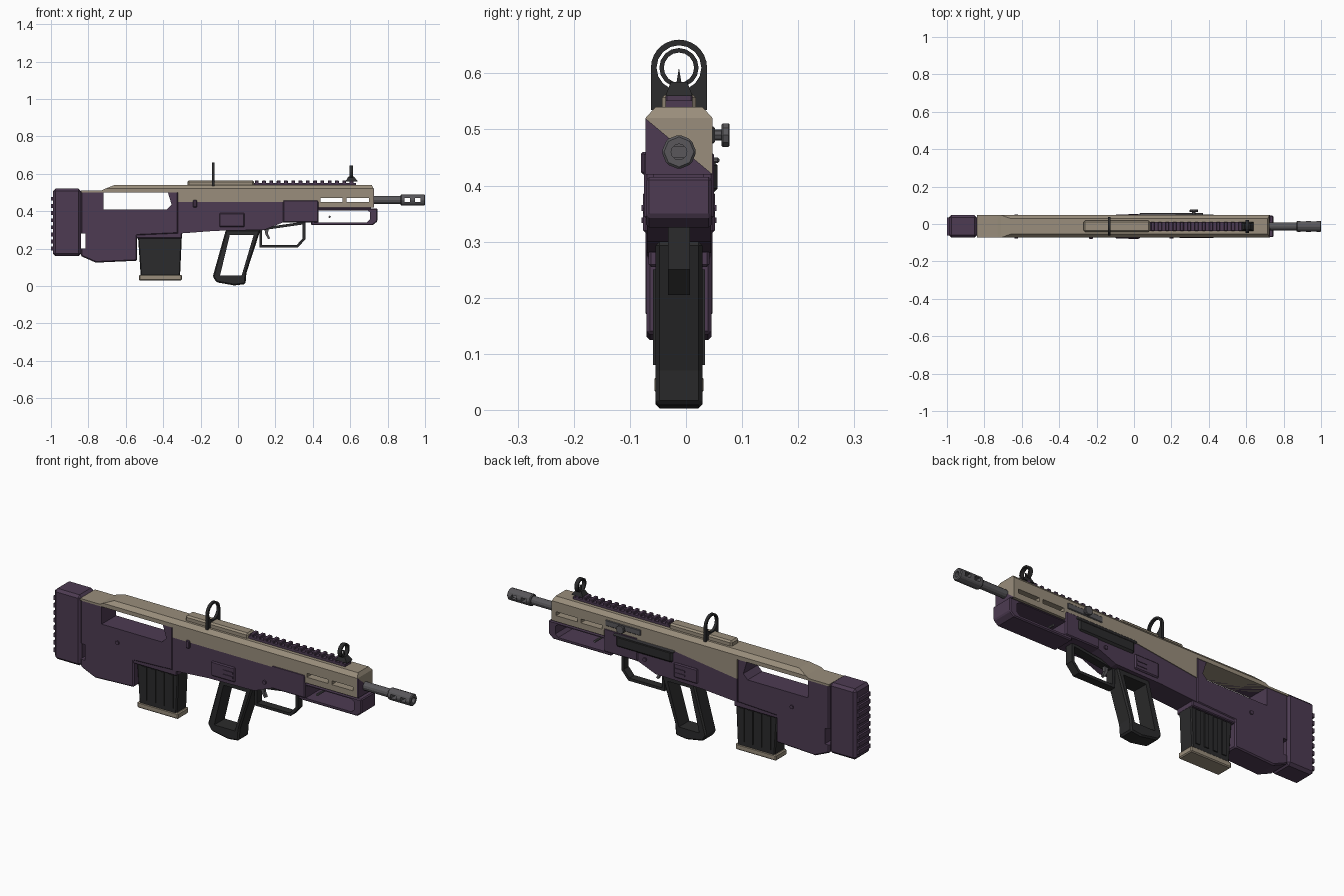
import bpy, bmesh, math
from mathutils import Vector

if "Cube" in bpy.data.objects:
    bpy.data.objects.remove(bpy.data.objects["Cube"], do_unlink=True)

# Shared landmarks: body half width, centre plane, heights and lengthwise stations
HALF, CENTRE = .06, -.0125
TOP, SHOULDER, SEAM, BELLY, BORE, SIGHT = .54, .52, .45, .28, .46, .61
PAD, JOINT, BLOCK, NOSE = -.84, -.32, .43, .725


def material(name, *rgb):
    made = bpy.data.materials.new(name)
    made.use_nodes = True
    made.diffuse_color = (*rgb, 1)
    shader = made.node_tree.nodes["Principled BSDF"]
    shader.inputs["Base Color"].default_value = (*rgb, 1)
    return made


PURPLE = material("dark purple", .074, .044, .085)
TAN = material("tan", .32, .27, .2)
BLACK = material("black", .024, .024, .025)
GREY = material("gunmetal grey", .1, .097, .105)


def prism(name, mat, profile, span=(-HALF, HALF), along="y", bevel=0, pinch=1):
    """Extrude a profile across y or along x; pinch narrows its highest points."""
    mesh = bmesh.new()
    ends = []
    for t in span:
        ends.append([mesh.verts.new((a, t, z) if along == "y" else (t, a, z))
                     for a, z in profile])
    for end in ends:
        mesh.faces.new(end)
    near, far = ends
    for i in range(len(profile)):
        mesh.faces.new((near[i - 1], near[i], far[i], far[i - 1]))
    peak = max(z for a, z in profile)
    for v in mesh.verts:
        if peak - v.co.z < .001:
            v.co.y *= pinch
    bmesh.ops.recalc_face_normals(mesh, faces=mesh.faces)
    if bevel:
        sharp = [e for e in mesh.edges if e.calc_face_angle() > .7]
        bmesh.ops.bevel(mesh, geom=sharp, offset=bevel, segments=1,
                        affect="EDGES", clamp_overlap=True)
    bmesh.ops.translate(mesh, verts=mesh.verts, vec=(0, CENTRE, 0))
    data = bpy.data.meshes.new(name)
    mesh.to_mesh(data)
    mesh.free()
    data.materials.append(mat)
    part = bpy.data.objects.new(name, data)
    bpy.context.collection.objects.link(part)
    return part


def rect(left, low, right, high):
    return [(left, low), (right, low), (right, high), (left, high)]


def arc(across, height, radius, sides, sweep=math.tau):
    steps = sides if sweep == math.tau else sides + 1
    angles = [sweep * i / sides for i in range(steps)]
    return [(across + radius * math.cos(a), height + radius * math.sin(a)) for a in angles]


def inset(profile, wall):
    """Move every side of an anticlockwise profile inwards by the wall thickness."""
    points = [Vector(p) for p in profile]
    result = []
    for before, p, after in zip(points[-1:] + points, points, points[1:] + points):
        tangent = (p - before).normalized() + (after - p).normalized()
        normal = Vector((-tangent.y, tangent.x))
        result.append(p + normal * (2 * wall / normal.length_squared))
    return result


def both(depth):
    return (-depth, depth)


def sides(inner, outer):
    return (-outer, -inner), (inner, outer)


def cut(part, profile, span=both(1), along="y"):
    cutter = prism("cutter", part.data.materials[0], profile, span, along)
    cutter.hide_render = True
    modifier = part.modifiers.new("opening", "BOOLEAN")
    modifier.operation = "DIFFERENCE"
    modifier.object = cutter
    bpy.context.view_layer.objects.active = part
    bpy.ops.object.modifier_apply(modifier=modifier.name)
    bpy.data.objects.remove(cutter, do_unlink=True)


# Butt pad with ridges across its back
prism("butt_pad", PURPLE, rect(-.99, .16, PAD, SHOULDER), both(HALF), bevel=.013)
for i in range(8):
    low = .19 + i * .038
    prism("butt_ridge", PURPLE, rect(-1, low, -.98, low + .02), both(.048))

# Stock with an open window and a sling slot
stock = prism("stock", PURPLE, [(PAD, .16), (-.76, .125), (-.54, .135), (-.54, .27),
                                (JOINT, BELLY), (JOINT, .505), (PAD, .505)],
              both(.058), bevel=.006)
cut(stock, [(-.72, .41), (-.38, .41), (-.355, .435), (-.375, .5), (-.72, .5)])
cut(stock, rect(PAD - .01, .2, -.815, BELLY))
prism("cheek_base", TAN, rect(PAD, .5, JOINT, .51))
prism("cheek_step", TAN, [(-.73, .51), (JOINT, .51), (JOINT, SHOULDER), (-.71, SHOULDER)])
prism("cheek_top", TAN, [(-.71, SHOULDER), (JOINT, SHOULDER), (JOINT, TOP), (-.66, TOP)],
      pinch=.7)

# Lower receiver and forward block
prism("receiver", PURPLE, [(JOINT, BELLY), (-.12, .295), (.14, .3), (.24, .34),
                           (BLOCK, .34), (BLOCK, BORE), (JOINT, BORE)], both(.057))
prism("forward_block", PURPLE, rect(.24, .34, BLOCK, BORE), both(.062), bevel=.005)
prism("selector_button", PURPLE, rect(-.24, .42, -.22, BORE), (-.068, -.05), bevel=.004)

# Panels and pins repeated on both sides
for span in sides(.05, .064):
    prism("side_panel", PURPLE, rect(-.1, .315, .035, .39), span, bevel=.005)
    prism("receiver_pin", PURPLE, arc(.2, .36, .01, 8), span)
    prism("stock_pin", PURPLE, arc(-.63, .34, .01, 8), span)
for span in sides(.06, .067):
    for low in (.333, .355):
        prism("panel_bar", PURPLE, rect(-.03, low, .025, low + .01), span)

# Lower handguard frame
outline = [(.39, .325), (.72, .325), (.745, .345), (.745, .415), (.39, .415)]
handguard = prism("lower_handguard", PURPLE, outline, both(.058), bevel=.005)
cut(handguard, [(.405, .34), (.69, .34), (.705, .355), (.705, .395), (.69, .405), (.405, .405)])
prism("handguard_pin", GREY, arc(.49, .37, .006, 8), both(.05))
prism("handguard_spacer", PURPLE, rect(BLOCK, .41, .71, .425), both(.045))

# Upper shell with vents and chamfered top
prism("upper_rear", TAN, rect(JOINT, SEAM, BLOCK, SHOULDER))
upper_front = prism("upper_front", TAN, rect(BLOCK, .42, NOSE, SHOULDER))
for left in (.44, .58):
    vent = rect(left, SEAM, left + .12, .47)
    cut(upper_front, vent)
prism("upper_top", TAN, [(JOINT, SHOULDER), (NOSE, SHOULDER), (NOSE - .01, TOP), (JOINT, TOP)],
      pinch=.7)
prism("left_shell_wedge", TAN, [(JOINT, .4), (.05, SEAM), (.05, .47), (JOINT, .47)], (.05, HALF))
prism("nose_plate", PURPLE, [(-HALF, .42), (HALF, .42), (-HALF, SHOULDER)],
      (NOSE - .002, NOSE + .003), "x")

# Top strip and toothed rail
prism("top_strip", TAN, rect(-.27, SHOULDER, .085, .565), both(.03), bevel=.008)
prism("rail_base", PURPLE, rect(.085, SHOULDER, .63, .552), both(.024))
for i in range(14):
    left = .09 + i * .039
    prism("rail_tooth", PURPLE, rect(left, TOP, left + .02, .565), both(.024), bevel=.003)

# Rear arch sight
arch = arc(0, SIGHT, .05, 14, math.pi) + [(-.05, .535), (.05, .535)]
rear_sight = prism("rear_sight", BLACK, arch, (-.14, -.126), "x")
cut(rear_sight, arc(0, SIGHT, .04, 16), along="x")

# Front ring sight with pointed post
prism("front_sight_base", BLACK, [(.575, .56), (.64, .56), (.62, .585), (.59, .585)],
      both(.024), pinch=.6)
front_sight = prism("front_sight_ring", BLACK, arc(0, SIGHT, .035, 16), (.595, .615), "x")
cut(front_sight, arc(0, SIGHT, .027, 16), along="x")
prism("front_sight_post", BLACK, [(-.005, .58), (.005, .58), (0, SIGHT)], (.6, .61), "x")

# Barrel and ported muzzle
prism("barrel", GREY, arc(0, BORE, .021, 12), (.7, .88), "x")
muzzle = prism("muzzle", GREY, arc(0, BORE, .031, 8), (.87, 1), "x", bevel=.004)
for left in (.89, .945):
    cut(muzzle, rect(left, BORE - .01, left + .03, BORE + .01))
cut(muzzle, arc(0, BORE, .014, 12), (.96, 1.1), "x")

# Pistol grip: a framed loop with a solid heel
outline = [(-.135, .05), (-.115, .02), (-.02, .003), (.04, .01), (.045, .07),
           (.12, .3), (-.065, .3)]
grip = prism("pistol_grip", BLACK, outline, both(.042), bevel=.007)
cut(grip, inset([(-.13, .03), (.04, .03), (.12, .3), (-.065, .3)], .027))

# Trigger guard loop and trigger
outline = [(.115, .205), (.32, .205), (.36, .25), (.36, .345), (.115, .31)]
guard = prism("trigger_guard", BLACK, outline, both(.02))
cut(guard, inset(outline, .014))
prism("trigger", GREY, [(.14, .31), (.147, .275), (.162, .25), (.172, .255), (.16, BELLY),
                        (.165, .31)], both(.008))

# Magazine with ribs and foot plate
prism("magazine_collar", PURPLE, rect(-.55, .255, -.3, .285), both(.054), bevel=.004)
prism("magazine", BLACK, [(-.52, .05), (-.31, .05), (-.3, .27), (-.535, .27)],
      both(.041), bevel=.005)
for span in sides(.04, .046):
    for i in range(4):
        left = -.5 + i * .05
        prism("magazine_rib", BLACK, rect(left, .08, left + .024, .25), span)
prism("magazine_foot", TAN, rect(-.53, .03, -.3, .06), both(.044), bevel=.005)

# Ejection cover and charging handle on the left side
prism("ejection_cover", BLACK, rect(.04, .385, .36, .445), (.05, .069), bevel=.01)
prism("ejection_hinge", GREY, rect(.03, .44, .37, SEAM), (.05, .072), bevel=.003)
prism("handle_track", GREY, rect(.22, .475, .42, .505), (.05, .064), bevel=.003)
prism("handle_stem", GREY, arc(.32, .49, .01, 8), (.05, .08))
prism("handle_knob", GREY, arc(.32, .49, .022, 10), (.076, .09), bevel=.002)
